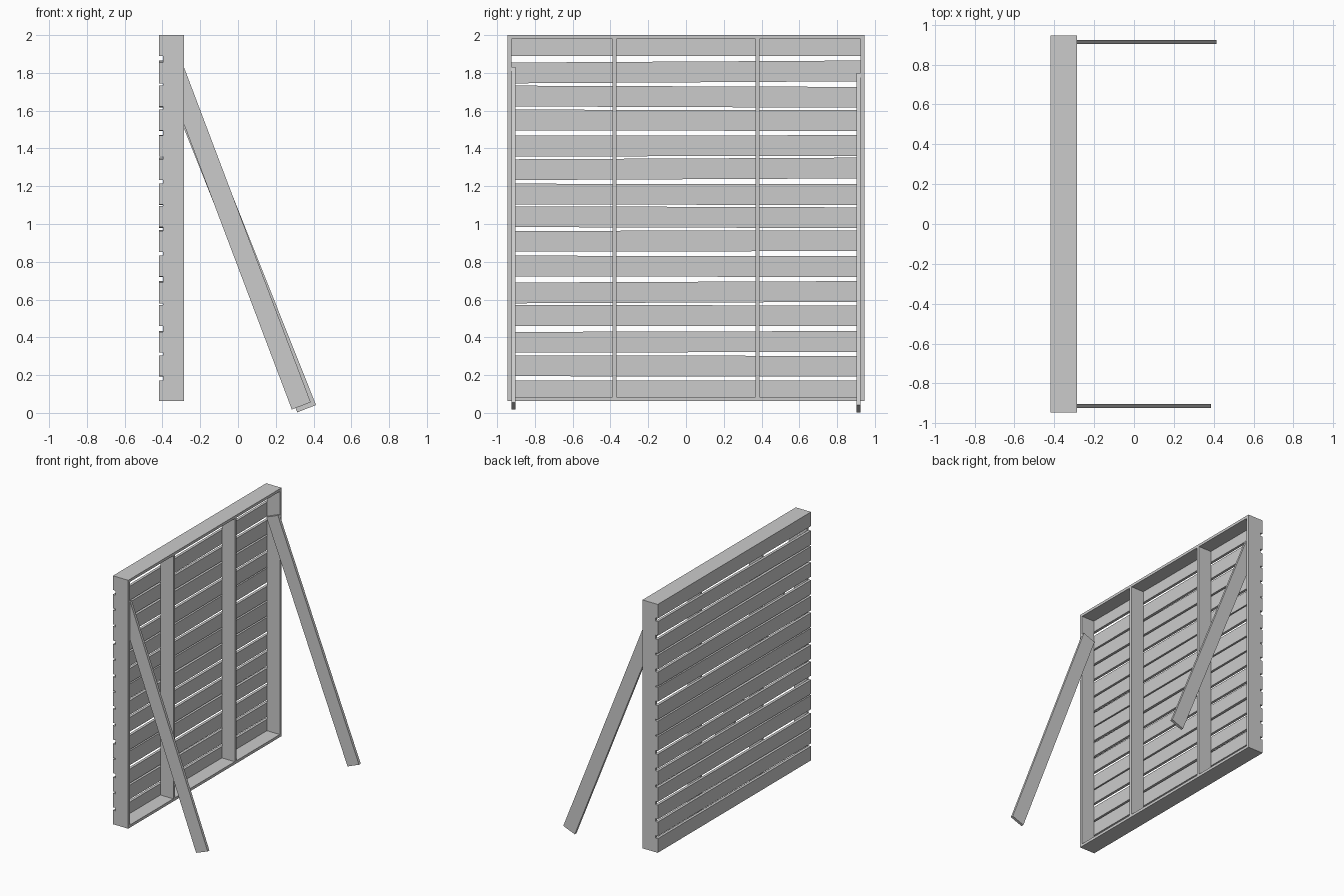
import bpy
from math import atan2
from mathutils import Vector

if "Cube" in bpy.data.objects:
    bpy.data.objects.remove(bpy.data.objects["Cube"], do_unlink=True)

grey = bpy.data.materials.new("plain grey")
grey.use_nodes = True
COLOUR = (0.6, 0.6, 0.6, 1)
grey.diffuse_color = COLOUR
grey.node_tree.nodes["Principled BSDF"].inputs["Base Color"].default_value = COLOUR


def board(name, centre, size, rot=(0, 0, 0)):
    """A plain rectangular plank."""
    bpy.ops.mesh.primitive_cube_add(size=1, location=centre, rotation=rot)
    ob = bpy.context.object
    ob.name = name
    ob.scale = size
    ob.data.materials.append(grey)
    return ob


T = 0.021                       # plank thickness
BACK, FRONT = -0.397, -0.286    # frame depth along x
LOW, HIGH = 0.062, 2.0
HALF = 0.945                    # half width along y
depth, mid_x = FRONT - BACK, (FRONT + BACK) / 2
mid_z, tall = (LOW + HIGH) / 2, HIGH - LOW

# Frame: rails, side posts and inner studs
for name, z in (("top_rail", HIGH - T / 2), ("bottom_rail", LOW + T / 2)):
    board(name, (mid_x, 0, z), (depth, 2 * HALF, T))
for side, s in (("right", -1), ("left", 1)):
    board(side + "_post", (mid_x, s * (HALF - T / 2), mid_z), (depth, T, tall - 2 * T))
    board(side + "_stud", (mid_x, s * 0.379, mid_z), (depth, T, tall - 2 * T))

# Slats: centre height and slight tilt of each plank
slats = [(1.945, 0), (1.805, .011), (1.674, -.007), (1.549, -.003), (1.414, .003),
         (1.292, .009), (1.157, -.003), (1.036, -.006), (0.91, .004), (0.776, -.003),
         (0.639, .008), (0.515, -.002), (0.376, .005), (0.248, -.003), (0.117, 0)]
for i, (z, rise) in enumerate(slats):
    board(f"slat_{i + 1}", (BACK - T / 2, 0, z), (T, 2 * HALF, 0.11),
          (atan2(rise, 2 * HALF), 0, 0))


# Leaning braces: each runs inside a side post down to the ground
def brace(name, y, foot, head, width=0.107):
    foot, head = Vector(foot), Vector(head)     # ends of the upper edge (x, z)
    run = head - foot
    across = Vector((-run.y, run.x)).normalized()
    centre = (foot + head) / 2 + across * width / 2
    board(name, (centre.x, y, centre.y), (width, T, run.length),
          (0, atan2(run.x, run.y), 0))


brace("right_brace", -0.913, (0.385, 0.056), (-0.286, 1.83))
brace("left_brace", 0.913, (0.413, 0.042), (-0.288, 1.80))
